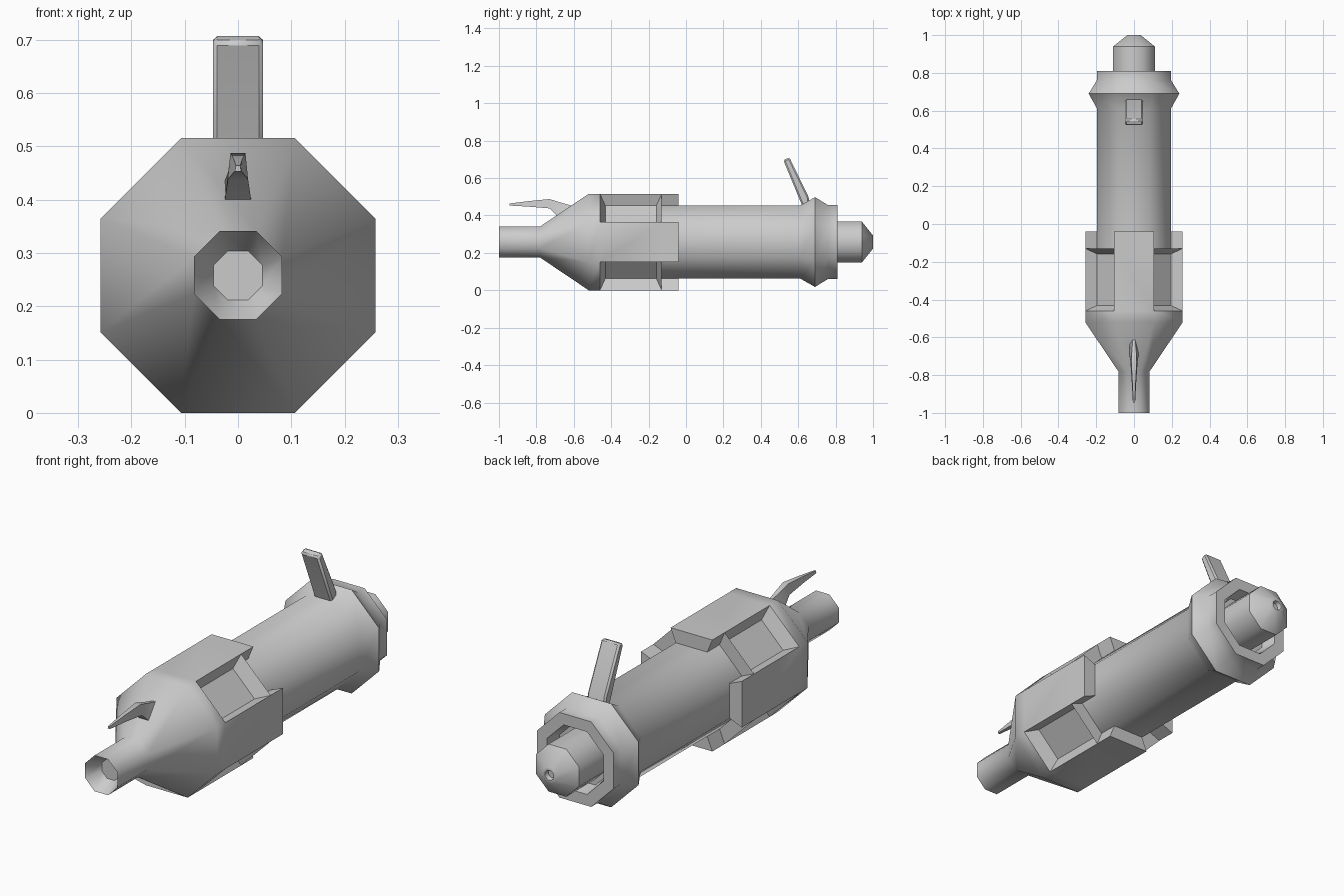
import bpy, bmesh, math
from mathutils import Vector

if "Cube" in bpy.data.objects:
    bpy.data.objects.remove(bpy.data.objects["Cube"])

CZ = 0.258          # height of the long axis
N = 8


def finish(bm, name, angle=50):
    bmesh.ops.recalc_face_normals(bm, faces=bm.faces)
    me = bpy.data.meshes.new(name)
    bm.to_mesh(me)
    bm.free()
    ob = bpy.data.objects.new(name, me)
    bpy.context.collection.objects.link(ob)
    bpy.ops.object.select_all(action='DESELECT')
    ob.select_set(True)
    bpy.context.view_layer.objects.active = ob
    bpy.ops.object.shade_smooth_by_angle(angle=math.radians(angle))
    return ob


def bridge(bm, rings):
    """Skin consecutive closed rings and cap both ends."""
    for a, b in zip(rings, rings[1:]):
        n = len(a)
        for i in range(n):
            bm.faces.new((a[i], a[(i + 1) % n], b[(i + 1) % n], b[i]))
    bm.faces.new(rings[0])
    bm.faces.new(rings[-1])
    bmesh.ops.recalc_face_normals(bm, faces=bm.faces)


def octagon_lathe(profile):
    """Octagonal body along y from (y, flat radius) pairs."""
    bm = bmesh.new()
    rings = []
    for y, a in profile:
        r = a / math.cos(math.pi / N)
        rings.append([bm.verts.new((r * math.cos((k + .5) * math.tau / N), y,
                                    CZ + r * math.sin((k + .5) * math.tau / N)))
                      for k in range(N)])
    bridge(bm, rings)
    return bm


def is_diagonal(f):
    c = f.calc_center_median()
    return min(abs(c.x), abs(c.z - CZ)) > 0.05


# nozzle, cone, drum, grip tube and flared rear collar in one skin
body = octagon_lathe([
    (-.93, .046), (-1, .083), (-.78, .083), (-.52, .258), (-.46, .258),
    (-.13, .258), (-.13, .195), (.61, .195), (.69, .24), (.76, .197),
    (.81, .197), (.81, .145), (.74, .13)])
# four tabs continuing the flat drum sides backwards
ends = [f for f in body.faces if len(f.verts) == 4 and not is_diagonal(f)
        and all(abs(v.co.y + .13) < 1e-4 for v in f.verts)]
for f in bmesh.ops.extrude_discrete_faces(body, faces=ends)['faces']:
    bmesh.ops.translate(body, verts=f.verts, vec=(0, .09, 0))
# dished windows in the diagonal drum sides
sides = [f for f in body.faces if is_diagonal(f)
         and abs(f.calc_center_median().y + .295) < .01 and abs(f.normal.y) < .1]
bmesh.ops.inset_individual(body, faces=sides, thickness=.04, depth=-.06)
finish(body, "main_body")

# rear plug with a small dimple
finish(octagon_lathe([(.7, .11), (.94, .11), (1, .035), (1, .022), (.98, .018)]),
       "rear_plug")

# tilted lever on the collar
bm = bmesh.new()
prof = [(.52, .697), (.553, .71), (.655, .50), (.67, .42), (.63, .42), (.618, .46)]
bridge(bm, [[bm.verts.new((x, y, z)) for y, z in prof] for x in (-.047, .047)])
lever = finish(bm, "lever", 30)
bev = lever.modifiers.new("bevel", 'BEVEL')
bev.width = .008
bev.segments = 1

# thin pointed hook over the nozzle: y, bottom z, top z, bottom and top half width
bm = bmesh.new()
rings = []
for y, zb, zt, wb, wt in [(-.945, .453, .464, .006, .004), (-.85, .448, .476, .011, .008),
                          (-.73, .438, .488, .019, .014), (-.68, .39, .472, .026, .012),
                          (-.61, .41, .452, .033, .006)]:
    rings.append([bm.verts.new(p) for p in
                  ((-wb, y, zb), (wb, y, zb), (wt, y, zt), (-wt, y, zt))])
bridge(bm, rings)
finish(bm, "front_hook")
